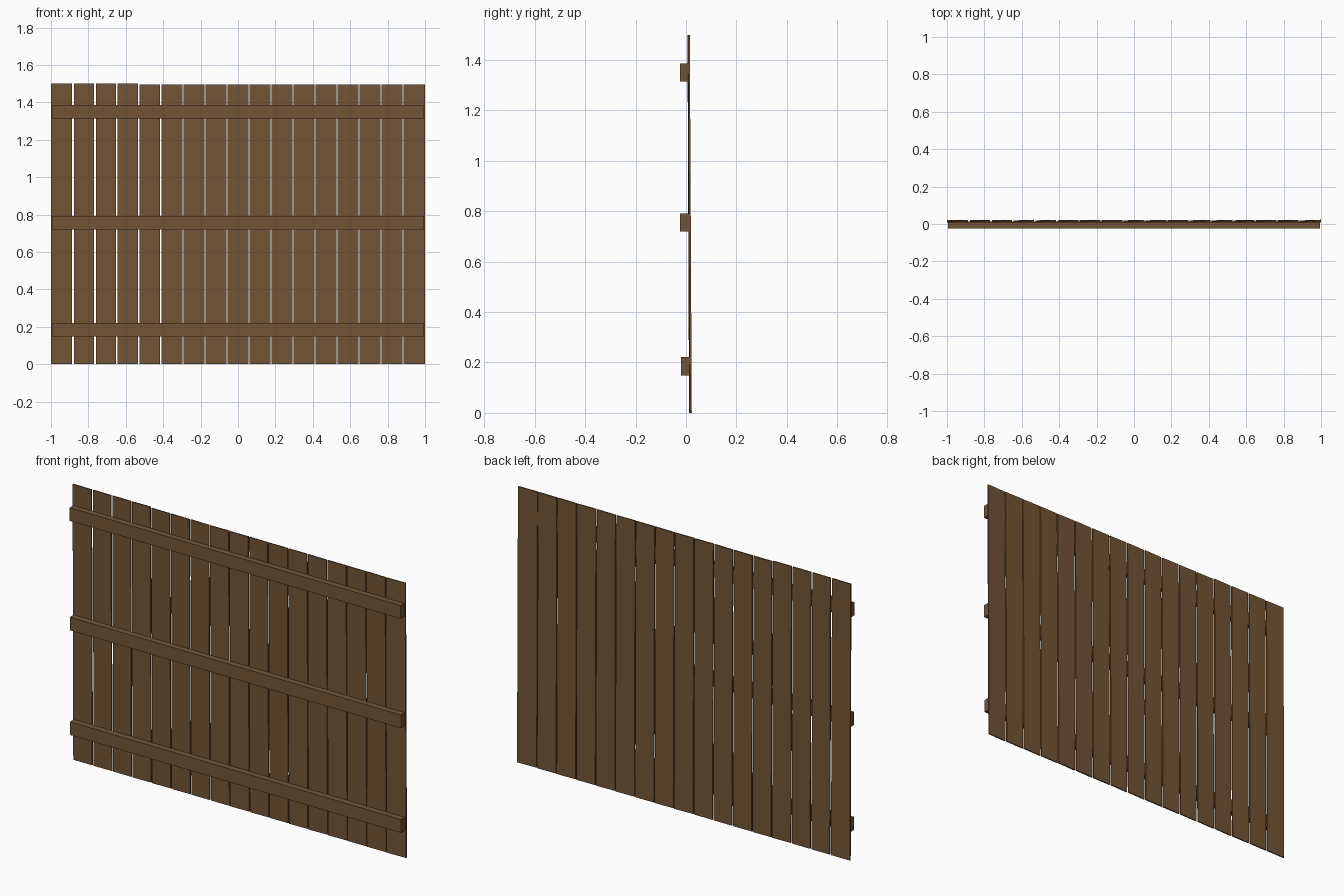
import bpy, bmesh, random

if "Cube" in bpy.data.objects:
    bpy.data.objects.remove(bpy.data.objects["Cube"])

random.seed(4)
COUNT, HEIGHT, THICK = 17, 1.5, 0.007
PITCH = 2.0 / COUNT

wood = bpy.data.materials.new("brown wood")
wood.diffuse_color = (0.17, 0.09, 0.037, 1)
wood.use_nodes = True
wood.node_tree.nodes["Principled BSDF"].inputs["Base Color"].default_value = wood.diffuse_color


def add_box(name, corners):
    """Box from four bottom corners followed by four top corners."""
    bm = bmesh.new()
    v = [bm.verts.new(c) for c in corners]
    bm.faces.new(v[3::-1])
    bm.faces.new(v[4:])
    for i in range(4):
        j = (i + 1) % 4
        bm.faces.new((v[i], v[j], v[j + 4], v[i + 4]))
    mesh = bpy.data.meshes.new(name)
    bm.to_mesh(mesh)
    bm.free()
    mesh.materials.append(wood)
    obj = bpy.data.objects.new(name, mesh)
    bpy.context.collection.objects.link(obj)
    return obj


def section(x0, x1, y, depth, z, yaw=0.0):
    """Rectangular cross-section, with its right end pushed back by 2 * yaw."""
    h = depth / 2
    return [(x0, y - yaw - h, z), (x1, y + yaw - h, z),
            (x1, y + yaw + h, z), (x0, y - yaw + h, z)]


# Upright planks: slight backward lean at the foot and a small twist
for i in range(COUNT):
    t = i / (COUNT - 1)
    gap = 0.009 - 0.004 * t
    x0 = -1 + i * PITCH + (gap / 2 if i else 0)
    x1 = -1 + (i + 1) * PITCH - (gap / 2 if i < COUNT - 1 else 0)
    foot_twist = random.uniform(0.0, 0.002)
    top_twist = random.uniform(-0.001, 0.0015)
    top = HEIGHT if i < 4 else HEIGHT - 0.004
    add_box(f"plank_{i + 1}",
            section(x0, x1, 0.0175, THICK, 0, foot_twist)
            + section(x0, x1, 0.0105, THICK, top, top_twist))

# Three horizontal rails on the front
for name, z, y in (("bottom_rail", 0.185, -0.0035),
                   ("middle_rail", 0.755, -0.006),
                   ("top_rail", 1.35, -0.007)):
    add_box(name, section(-0.995, 0.995, y, 0.034, z - 0.036)
            + section(-0.995, 0.995, y, 0.034, z + 0.036))
